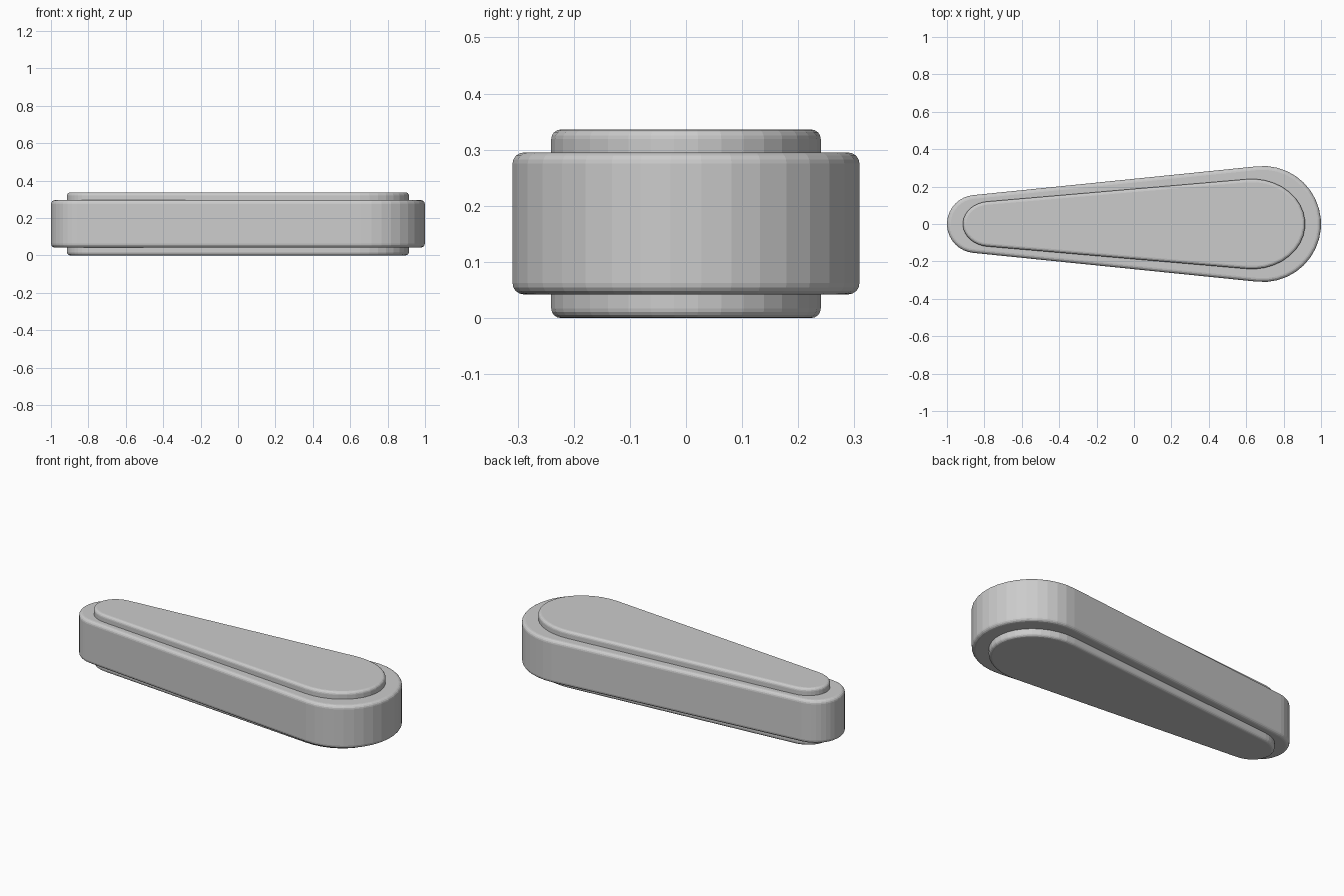
import bpy, bmesh
from math import acos, cos, sin, pi

cube = bpy.data.objects.get("Cube")
if cube:
    bpy.data.objects.remove(cube, do_unlink=True)

grey = bpy.data.materials.new("plain grey")
grey.use_nodes = True
colour = (0.6, 0.6, 0.6, 1)
grey.diffuse_color = colour
grey.node_tree.nodes["Principled BSDF"].inputs["Base Color"].default_value = colour

BIG_X, BIG_R = 0.69, 0.31
SMALL_X, SMALL_R = -0.845, 0.155


def arc(cx, r, start, end, steps):
    return [(cx + r * cos(start + (end - start) * i / steps),
             r * sin(start + (end - start) * i / steps)) for i in range(steps + 1)]


def teardrop():
    # Two round ends joined by their common tangents
    t = acos((SMALL_R - BIG_R) / (BIG_X - SMALL_X))
    return (arc(BIG_X, BIG_R, -t, t, 19)
            + arc(SMALL_X, SMALL_R, t, 2 * pi - t, 17))


def slab(name, sx, sy, z0, z1, bevel):
    # Extruded outline with rounded upper and lower rims
    bm = bmesh.new()
    base = bm.faces.new([bm.verts.new((x * sx, y * sy, z0)) for x, y in teardrop()])
    top = bmesh.ops.extrude_face_region(bm, geom=[base], use_keep_orig=True)["geom"]
    for v in top:
        if isinstance(v, bmesh.types.BMVert):
            v.co.z = z1
    bmesh.ops.recalc_face_normals(bm, faces=bm.faces)
    rims = [e for e in bm.edges if abs(e.verts[0].co.z - e.verts[1].co.z) < 1e-5]
    bmesh.ops.bevel(bm, geom=rims, offset=bevel, segments=4, profile=0.5,
                    affect='EDGES', clamp_overlap=True)
    mesh = bpy.data.meshes.new(name)
    bm.to_mesh(mesh)
    bm.free()
    mesh.materials.append(grey)
    obj = bpy.data.objects.new(name, mesh)
    bpy.context.collection.objects.link(obj)


slab("arm_body", 1, 1, 0.042, 0.295, 0.02)
# Narrower core stands proud above and below the body
slab("raised_core", 0.915, 0.777, 0, 0.336, 0.017)
